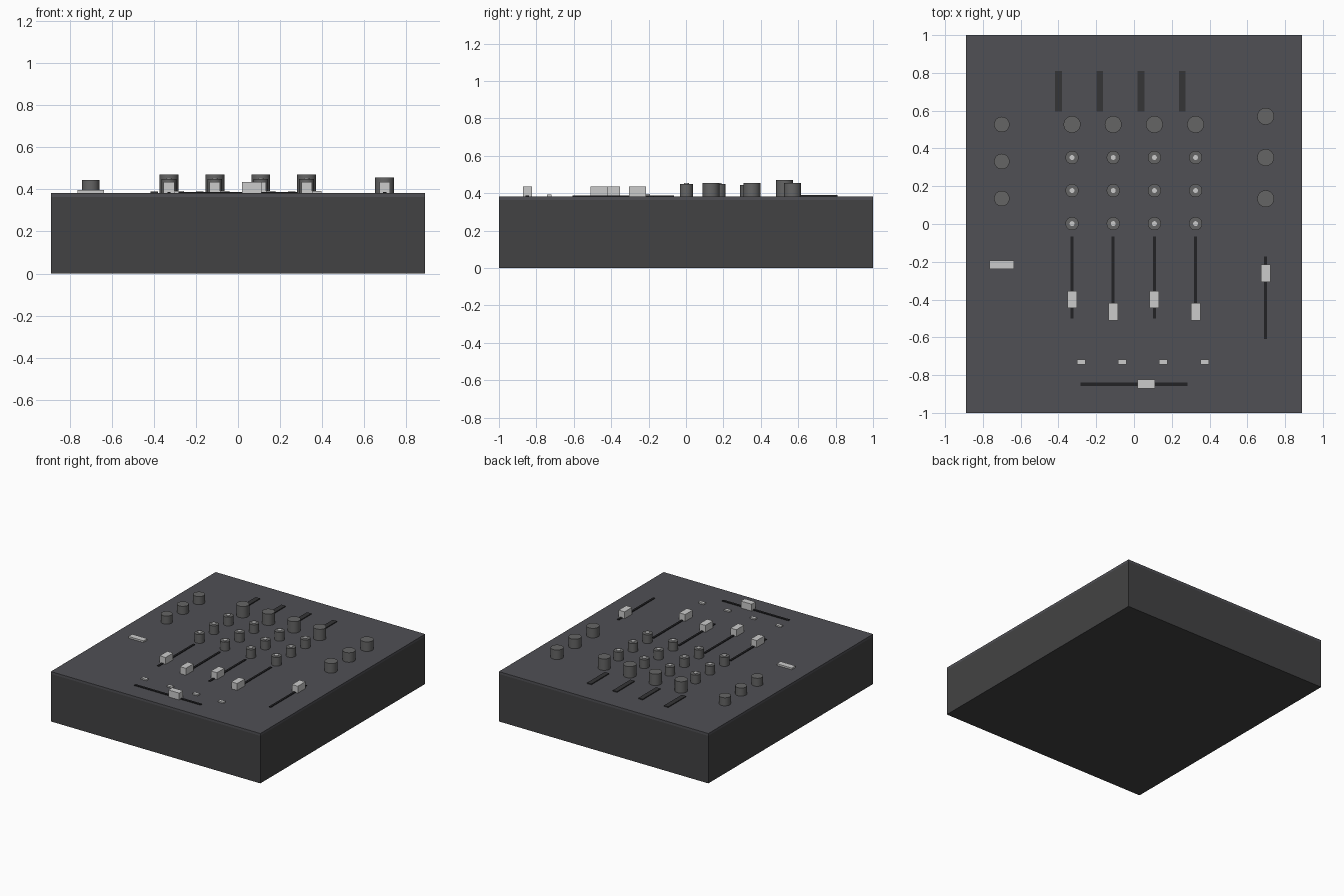
import bpy
from math import radians

if "Cube" in bpy.data.objects:
    bpy.data.objects.remove(bpy.data.objects["Cube"])

TOP = 0.383  # height of the control surface


def material(name, r, g, b):
    m = bpy.data.materials.new(name)
    m.diffuse_color = (r, g, b, 1)
    m.use_nodes = True
    m.node_tree.nodes["Principled BSDF"].inputs["Base Color"].default_value = m.diffuse_color
    return m


CASE = material("case_grey", 0.055, 0.055, 0.057)
PANEL = material("panel_grey", 0.08, 0.08, 0.09)
KNOB = material("knob_grey", 0.13, 0.13, 0.13)
SLOT = material("slot_black", 0.016, 0.016, 0.018)
METER = material("meter_black", 0.035, 0.035, 0.037)
LIGHT = material("light_grey", 0.55, 0.55, 0.55)


def box(name, x, y, sx, sy, z0, z1, mat):
    bpy.ops.mesh.primitive_cube_add(size=1, location=(x, y, (z0 + z1) / 2))
    ob = bpy.context.object
    ob.name = name
    ob.scale = (sx, sy, z1 - z0)
    bpy.ops.object.transform_apply(location=False, rotation=False, scale=True)
    ob.data.materials.append(mat)
    return ob


def cylinder(name, x, y, r, z0, z1, mat):
    bpy.ops.mesh.primitive_cylinder_add(vertices=24, radius=r, depth=z1 - z0,
                                        location=(x, y, (z0 + z1) / 2))
    ob = bpy.context.object
    ob.name = name
    ob.data.materials.append(mat)
    bpy.ops.object.shade_smooth_by_angle(angle=radians(35))
    return ob


# Case and top panel
box("case", 0, 0, 1.78, 2.0, 0, 0.365, CASE)
box("top_panel", 0, 0, 1.78, 2.0, 0.365, TOP, PANEL)

# Four channel strips
for i, cap_y in enumerate((-0.40, -0.465, -0.40, -0.465)):
    x = -0.328 + i * 0.218
    n = i + 1
    box(f"level_meter_{n}", x - 0.071, 0.703, 0.036, 0.215, TOP, 0.390, METER)
    cylinder(f"gain_knob_{n}", x, 0.527, 0.045, TOP, 0.470, KNOB)
    for j, y in enumerate((0.352, 0.177, 0.002)):
        cylinder(f"tone_knob_{n}_{j + 1}", x, y, 0.035, TOP, 0.450, KNOB)
        cylinder(f"tone_knob_dot_{n}_{j + 1}", x, y, 0.013, 0.448, 0.454, LIGHT)
    box(f"fader_slot_{n}", x, -0.283, 0.016, 0.436, TOP, 0.388, SLOT)
    box(f"fader_cap_{n}", x, cap_y, 0.050, 0.092, TOP, 0.436, LIGHT)
    box(f"button_{n}", x + 0.048, -0.731, 0.045, 0.025, TOP, 0.393, LIGHT)

# Left knobs and switch plate
for i, y in enumerate((0.527, 0.331, 0.135)):
    cylinder(f"left_knob_{i + 1}", -0.70, y, 0.041, TOP, 0.445, KNOB)
box("switch_plate", -0.70, -0.216, 0.128, 0.046, TOP, 0.396, LIGHT)

# Right knobs and fader
for i, y in enumerate((0.570, 0.352, 0.134)):
    cylinder(f"right_knob_{i + 1}", 0.697, y, 0.045, TOP, 0.456, KNOB)
box("right_fader_slot", 0.697, -0.390, 0.016, 0.436, TOP, 0.388, SLOT)
box("right_fader_cap", 0.697, -0.260, 0.050, 0.092, TOP, 0.436, LIGHT)

# Crossfader
box("crossfader_slot", 0, -0.848, 0.564, 0.018, TOP, 0.388, SLOT)
box("crossfader_cap", 0.065, -0.848, 0.092, 0.048, TOP, 0.436, LIGHT)
